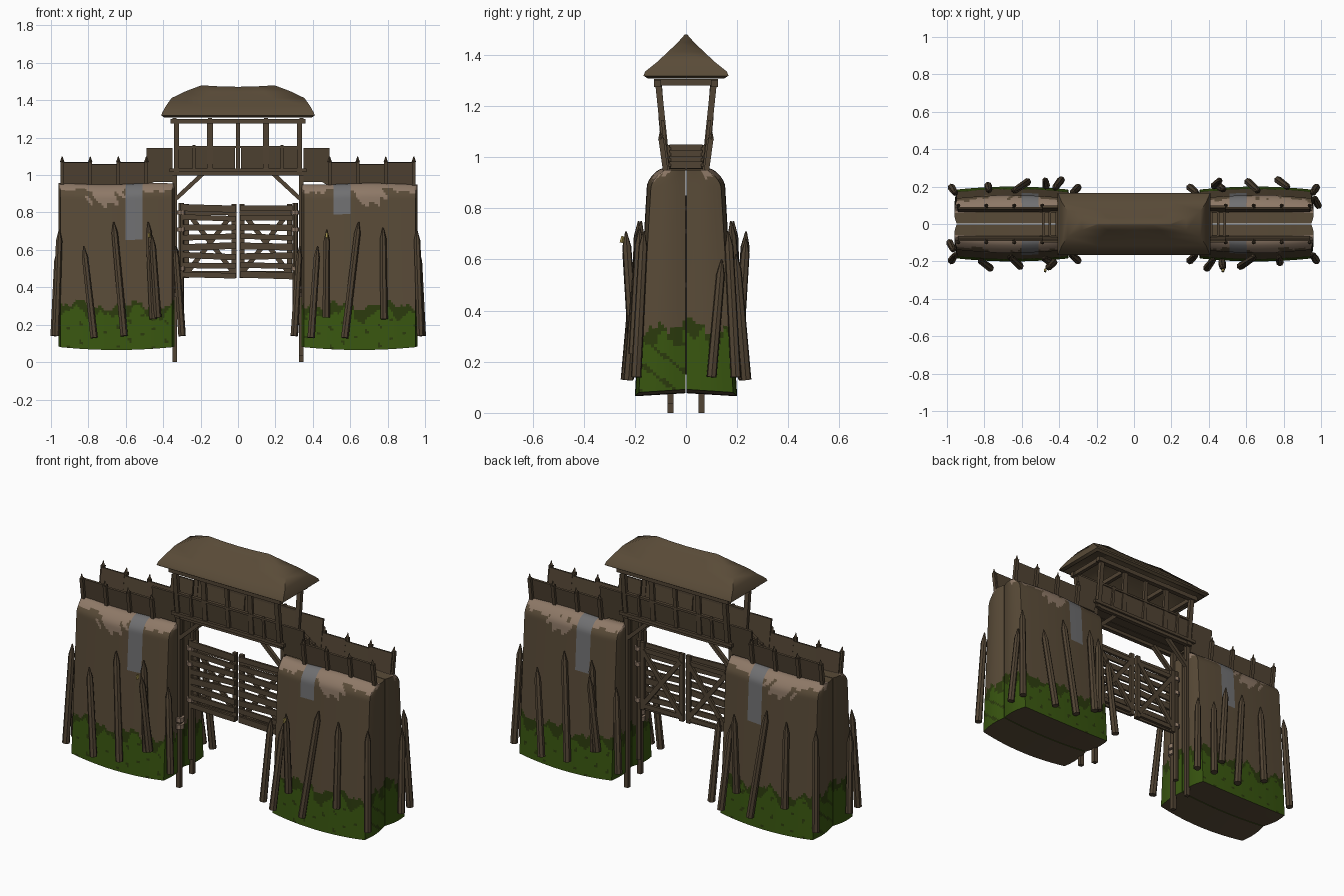
import bpy, bmesh, math, random
from mathutils import Vector

if "Cube" in bpy.data.objects:
    bpy.data.objects.remove(bpy.data.objects["Cube"])
random.seed(4)

def mat(name, r, g, b):
    m = bpy.data.materials.new(name)
    m.diffuse_color = (r, g, b, 1)
    m.use_nodes = True
    m.node_tree.nodes["Principled BSDF"].inputs["Base Color"].default_value = m.diffuse_color
    return m

EARTH = mat("earth_brown", 0.100, 0.070, 0.039)
WOOD = mat("dark_wood", 0.082, 0.057, 0.033)
GREEN = mat("grass_green", 0.040, 0.092, 0.005)
MOSS = mat("dark_moss", 0.024, 0.042, 0.004)
TAN = mat("pale_tan", 0.270, 0.190, 0.135)
GREY = mat("stone_grey", 0.160, 0.160, 0.165)
TIP = mat("fresh_cut_wood", 0.35, 0.27, 0.07)

def finish(name, bm, mats, smooth=None):
    bmesh.ops.recalc_face_normals(bm, faces=bm.faces)
    me = bpy.data.meshes.new(name)
    bm.to_mesh(me)
    bm.free()
    for m in mats:
        me.materials.append(m)
    ob = bpy.data.objects.new(name, me)
    bpy.context.collection.objects.link(ob)
    if smooth:
        bpy.ops.object.select_all(action='DESELECT')
        ob.select_set(True)
        bpy.context.view_layer.objects.active = ob
        bpy.ops.object.shade_smooth_by_angle(angle=math.radians(smooth))
    return ob

def loft(name, rings, mats, smooth=None):
    bm = bmesh.new()
    vs = [[bm.verts.new(p) for p in r] for r in rings]
    n = len(vs[0])
    for a, b in zip(vs, vs[1:]):
        for i in range(n):
            bm.faces.new((a[i], a[(i + 1) % n], b[(i + 1) % n], b[i]))
    bm.faces.new(vs[0])
    bm.faces.new(vs[-1])
    return finish(name, bm, mats, smooth)

def axes(p, q):
    d = (q - p).normalized()
    ref = Vector((0, 1, 0)) if abs(d.y) < 0.9 else Vector((1, 0, 0))
    s = ref.cross(d).normalized()
    return d, s, d.cross(s)

def beam(name, p, q, w, h, m=WOOD):
    """box from p to q, w thick along y, h wide in the x-z plane"""
    p, q = Vector(p), Vector(q)
    d, s, u = axes(p, q)
    c = [(-1, -1), (1, -1), (1, 1), (-1, 1)]
    return loft(name, [[e + s * a * h / 2 + u * b * w / 2 for a, b in c] for e in (p, q)], [m])

def pole(name, p, q, r, m=WOOD, n=7, tip=0.0):
    p, q = Vector(p), Vector(q)
    d, s, u = axes(p, q)
    steps = [(p, r), (q - d * tip, r * (0.85 if tip else 1))]
    if tip:
        steps.append((q, r * 0.15))
    rings = [[e + (s * math.cos(t) + u * math.sin(t)) * k
              for t in [i * math.tau / n for i in range(n)]] for e, k in steps]
    return loft(name, rings, [m], 35)

# --- earth ramparts: two slabs per side, coloured by height and position
def slab(sx, sy):
    bm = bmesh.new()
    N = (60, 14, 70)
    for ax in range(3):
        a, b = [i for i in range(3) if i != ax]
        for end in (0, 1):
            g = []
            for i in range(N[a] + 1):
                row = []
                for j in range(N[b] + 1):
                    c = [0, 0, 0]
                    c[ax], c[a], c[b] = end, i / N[a], j / N[b]
                    row.append(bm.verts.new(c))
                g.append(row)
            for i in range(N[a]):
                for j in range(N[b]):
                    bm.faces.new((g[i][j], g[i + 1][j], g[i + 1][j + 1], g[i][j + 1]))
    bmesh.ops.remove_doubles(bm, verts=bm.verts, dist=1e-4)
    gx, gz = sx * 0.555, (0.80 if sx > 0 and sy < 0 else 0.66)
    for f in bm.faces:
        u, v, w = f.calc_center_median()
        x, z = sx * 0.65 + (u - .5) * 0.61, 0.06 + w * 0.89
        k = x * 1.0 + v * 0.35 + sy
        wob = 0.018 * math.sin(k * 23) + 0.012 * math.sin(k * 61 + 1) + 0.006 * math.sin(k * 140)
        top = 0.30 + wob + (0.03 * v)
        patch = math.hypot((x - sx * 0.71) / 0.08, (z - 0.895) / 0.045) < 1 + 0.35 * math.sin(x * 90 + z * 70)
        spot = math.sin(x * 47 + 9 * sy) * math.sin(z * 61 + v * 9 + x * 20) > 0.86
        if w < 0.001:
            f.material_index = 0
        elif z < top:
            f.material_index = 2 if z > top - 0.045 - 0.03 * math.sin(k * 34) or spot else 1
        elif v < 0.45 and abs(x - gx) < 0.043 and z > gz:
            f.material_index = 4
        elif v < 0.42 and (z > 0.925 + wob * 0.5 or (patch and v < 0.1)):
            f.material_index = 3
    for vert in bm.verts:
        u, v, w = vert.co
        e = 2 * u - 1
        outer = 0.2 - 0.05 * w - 0.016 * e * e
        outer -= 0.035 * max(0, (w - 0.93) / 0.07) ** 2
        x = sx * 0.65 + e * (0.298 + 0.012 * math.sin(math.pi * v))
        zb = 0.065 + 0.015 * e * e + 0.012 * v
        zt = 0.953 - 0.012 * (1 - min(1, v / 0.3)) ** 2 + 0.004 * math.sin(x * 11)
        vert.co = (x, sy * (outer + (0.002 - outer) * v), zb + (zt - zb) * w)
    finish("earth_rampart", bm, [EARTH, GREEN, MOSS, TAN, GREY], 40)

for sx in (-1, 1):
    for sy in (-1, 1):
        slab(sx, sy)

# --- leaning pointed stakes around the ramparts: x0, z0, x1, z1, y0, y1
stakes = [(0.975, .14, .955, .71, .195, .165), (0.77, .13, .825, .62, .235, .195),
          (0.61, .14, .665, .75, .225, .175), (0.455, .23, .48, .75, .20, .185),
          (0.43, .24, .46, .68, .205, .235), (0.30, .14, .335, .62, .195, .165)]
stakes_r = [(0.975, .14, .955, .71, .195, .165), (0.78, .23, .775, .72, .205, .18),
            (0.57, .13, .645, .75, .225, .175), (0.39, .13, .425, .62, .235, .19),
            (0.47, .24, .475, .71, .205, .235), (0.30, .14, .33, .62, .195, .165)]
for sx in (-1, 1):
    for sy in (-1, 1):
        for x0, z0, x1, z1, y0, y1 in (stakes if sx * sy > 0 else stakes_r):
            pole("stake", (sx * x0, sy * y0, z0), (sx * x1, sy * y1, z1), 0.021, tip=0.06)
    pole("stake_end", (sx * .985, sx * .1, .14), (sx * .965, sx * .14, .6), 0.02, tip=0.06)
    # small pale cut on one stake
    pole("cut_mark", (sx * .475, -.252, .665), (sx * .475, -.245, .69), 0.008, TIP, 5)

# --- parapet fences, stairs and gate posts, mirrored
for sx in (-1, 1):
    for sy in (-1, 1):
        xs = [0.94, 0.79, 0.64, 0.49]
        for x in xs:
            beam("parapet_post", (sx * x, sy * .078, .93), (sx * x, sy * .098, 1.075), .02, .02)
            pole("post_point", (sx * x, sy * .097, 1.07), (sx * x, sy * .101, 1.10), .012, n=4, tip=.025)
        for i, (a, b) in enumerate(zip(xs, xs[1:])):
            m = sx * (a + b) / 2
            beam("parapet_panel", (m, sy * .068, .935), (m, sy * .086, 1.068 - .01 * (i % 2)), .012, .15)
        beam("stair_panel", (sx * .42, sy * .07, .965), (sx * .42, sy * .092, 1.145), .012, .14)
        beam("stair_stringer", (sx * .50, sy * .066, .95), (sx * .36, sy * .066, 1.035), .015, .03)
        beam("gate_post", (sx * .338, sy * .06, 0 if sx * sy > 0 else .035), (sx * .338, sy * .06, 1.01), .024, .026)
        beam("brace", (sx * .33, sy * .06, .875), (sx * .19, sy * .06, 1.005), .022, .022)
        # corner columns of the lookout
        beam("roof_column", (sx * .328, sy * .078, 1.0), (sx * .328, sy * .108, 1.285), .024, .026)
        beam("roof_strut", (sx * .15, sy * .085, 1.03), (sx * .15, sy * .103, 1.285), .016, .03)
        m = sx * .165
        beam("lookout_panel", (m, sy * .078, 1.035), (m, sy * .092, 1.15), .012, .30)
        beam("panel_batten", (sx * .235, sy * .09, 1.03), (sx * .235, sy * .102, 1.16), .012, .015)
    for i in range(4):
        x = sx * (.485 - .035 * i)
        beam("stair_tread", (x, -.065, .965 + .022 * i), (x, .065, .965 + .022 * i), .012, .036)
    # hinge pole with rope bindings, and bindings on the gate post
    pole("hinge_pole", (sx * .305, 0, .15), (sx * .305, 0, .85), .016)
    for z in (.50, .71, .80):
        pole("rope_binding", (sx * .305, 0, z - .011), (sx * .305, 0, z + .011), .024, TAN, 8)
    for z in (.36, .40):
        pole("rope_binding", (sx * .335, -.06, z - .013), (sx * .335, -.06, z + .013), .027, TAN, 8)

# --- lookout deck and beams
for i in range(5):
    y = -.08 + .04 * i
    beam("deck_plank", (-.365, y, 1.025), (.365, y, 1.025), .039, .018 + .004 * (i % 2))
for sy in (-1, 1):
    beam("deck_beam", (-.35, sy * .075, 1.008), (.35, sy * .075, 1.008), .025, .022)
    beam("lookout_rail", (-.33, sy * .094, 1.15), (.33, sy * .094, 1.15), .02, .012)
    beam("middle_column", (0, sy * .085, 1.03), (0, sy * .103, 1.285), .018, .022)
    beam("roof_beam", (-.36, sy * .112, 1.288), (.36, sy * .112, 1.288), .028, .026)
for x in (-.34, -.15, .15, .34):
    beam("roof_cross_beam", (x, -.125, 1.292), (x, .125, 1.292), .022, .025)

# --- hipped roof with flared eaves and hollow underside
def ring(hx, hy, z, sag=0.0):
    top = [(hx * t, hy, z - sag * (1 - t * t)) for t in (-1, -.5, 0, .5, 1)]
    return top + [(x, -y, k) for x, y, k in reversed(top)]

loft("roof", [ring(.19, .01, 1.42), ring(.395, .15, 1.308), ring(.41, .166, 1.318), ring(.405, .16, 1.334),
              ring(.385, .115, 1.37), ring(.355, .07, 1.412), ring(.28, .032, 1.448, .003),
              ring(.195, .004, 1.48, .008)], [EARTH], 50)

# --- two gate leaves: slatted front, crossed braces behind
for sx in (-1, 1):
    for i in range(8):
        z = .465 + .051 * i
        t = random.uniform(-.007, .007)
        beam("gate_slat", (sx * .295, -.008, z - t), (sx * .012, -.008, z + t), .012, random.uniform(.028, .038))
    for x in (.275, .022):
        beam("gate_stile", (sx * x, .006, .45), (sx * x, .006, .845), .018, .026)
    for z in (.475, .80):
        beam("gate_rail", (sx * .28, .006, z), (sx * .02, .006, z), .016, .026)
    for a, b in ((.48, .80), (.80, .48)):
        beam("gate_cross_brace", (sx * .27, .012, a), (sx * .025, .012, b), .014, .026)
